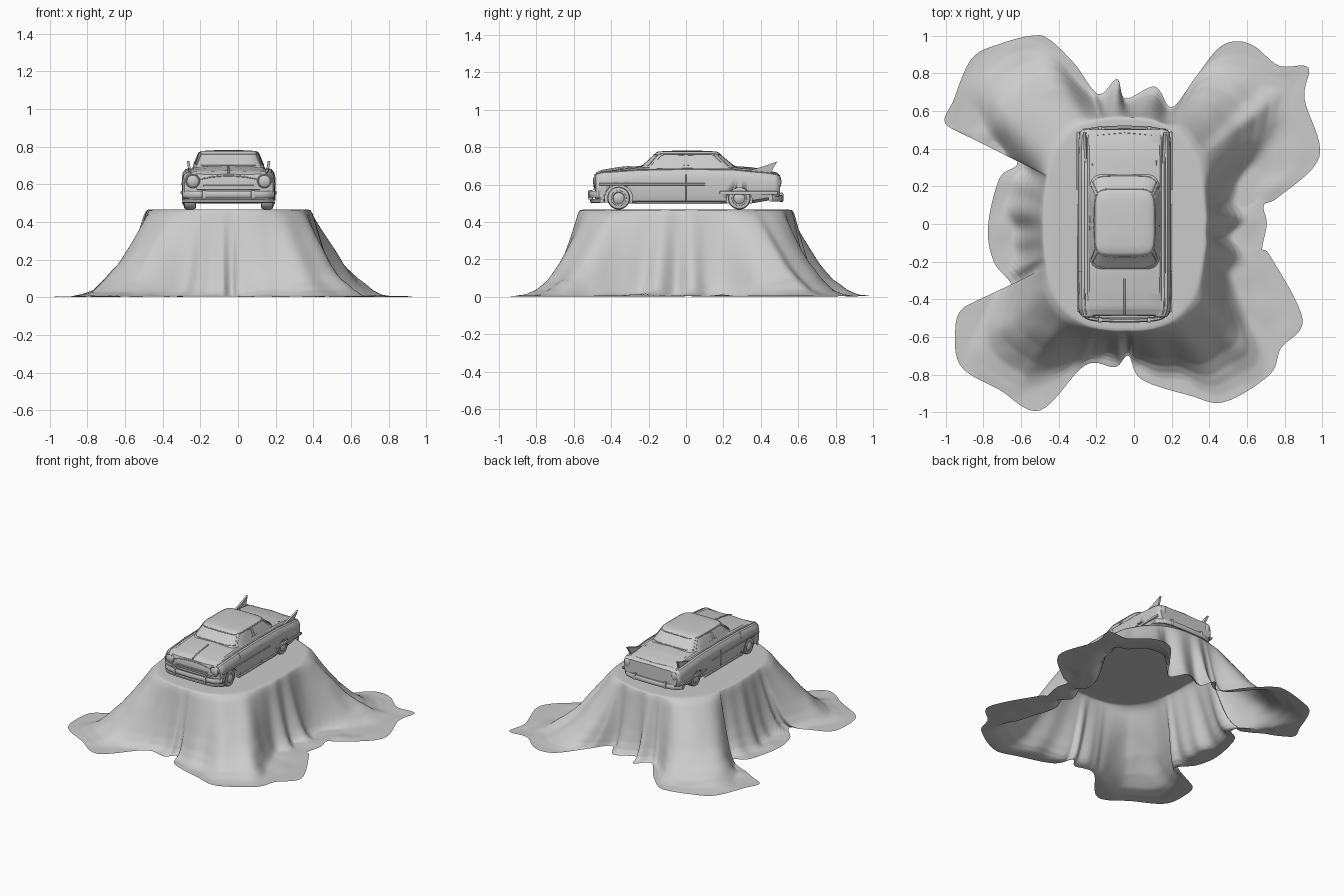
import bpy, bmesh, math
from mathutils import Vector, noise

if "Cube" in bpy.data.objects:
    bpy.data.objects.remove(bpy.data.objects["Cube"])

CX = -0.05          # car centre line


def add(name, bm, angle=35, recalc=True):
    if recalc:
        bmesh.ops.recalc_face_normals(bm, faces=bm.faces)
    me = bpy.data.meshes.new(name)
    bm.to_mesh(me)
    bm.free()
    for p in me.polygons:
        p.use_smooth = True
    me.set_sharp_from_angle(angle=math.radians(angle))
    ob = bpy.data.objects.new(name, me)
    bpy.context.collection.objects.link(ob)
    return ob


def loft(name, rings, first=True, last=True, angle=35, recalc=True):
    bm = bmesh.new()
    vs = [[bm.verts.new(p) for p in r] for r in rings]
    n = len(rings[0])
    for a, b in zip(vs, vs[1:]):
        for i in range(n):
            j = (i + 1) % n
            bm.faces.new((a[i], a[j], b[j], b[i]))
    if first:
        bm.faces.new(vs[0][::-1])
    if last:
        bm.faces.new(vs[-1])
    return add(name, bm, angle, recalc)


def box(name, loc, size, bevel=0.004):
    bm = bmesh.new()
    bmesh.ops.create_cube(bm, size=1)
    bmesh.ops.scale(bm, vec=size, verts=bm.verts)
    bmesh.ops.translate(bm, vec=loc, verts=bm.verts)
    bmesh.ops.bevel(bm, geom=bm.edges[:], offset=bevel, segments=2, affect='EDGES', profile=0.5)
    return add(name, bm)


def disc(name, loc, axis, profile, seg=36, sx=1.0):
    """Turned part: profile of (offset along axis, radius)."""
    rings = []
    for d, r in profile:
        ring = []
        for i in range(seg):
            c, s = r * math.cos(math.tau * i / seg), r * math.sin(math.tau * i / seg)
            ring.append(Vector(loc) + Vector((d, c, s) if axis == 'X' else (c * sx, d, s)))
        rings.append(ring)
    return loft(name, rings)


def wire(name, pts, depth, cyclic=False):
    cu = bpy.data.curves.new(name, 'CURVE')
    cu.dimensions = '3D'
    cu.bevel_depth, cu.bevel_resolution, cu.use_fill_caps = depth, 2, True
    sp = cu.splines.new('POLY')
    sp.points.add(len(pts) - 1)
    for p, q in zip(sp.points, pts):
        p.co = (*q, 1)
    sp.use_cyclic_u = cyclic
    ob = bpy.data.objects.new(name, cu)
    bpy.context.collection.objects.link(ob)
    return ob


# ---- draped cloth: floor outline joined to a rounded table edge, four corner ridges
outline = [(-.99, .52), (-.955, .665), (-.86, .88), (-.715, .955), (-.54, 1), (-.45, .98),
           (-.315, .85), (-.19, .69), (-.09, .77), (-.045, .665), (.11, .73), (.2, .62),
           (.32, .77), (.445, .93), (.545, .97), (.645, .94), (.77, .84), (.925, .83),
           (.905, .665), (.985, .36), (.77, .145), (.69, .1), (.705, 0), (.68, -.14), (.72, -.165),
           (.895, -.505), (.78, -.66), (.72, -.8), (.48, -.945), (.295, -.91), (.04, -.825),
           (-.03, -.7), (-.1, -.76), (-.26, -.75), (-.5, -.99), (-.715, -.88), (-.915, -.76),
           (-.95, -.585), (-.9, -.44), (-.65, -.35), (-.745, -.2), (-.775, -.015),
           (-.715, .24), (-.62, .32), (-.69, .43)][::-1]
edge, ths = [], []
N = len(outline)
for i in range(N):
    p0, p1, p2, p3 = [Vector(outline[(i + k) % N]) for k in (-1, 0, 1, 2)]
    for k in range(8):
        t = k / 8
        edge.append(.5 * (2 * p1 + (p2 - p0) * t + (2 * p0 - 5 * p1 + 4 * p2 - p3) * t * t
                          + (3 * p1 - p0 - 3 * p2 + p3) * t ** 3))
for p in edge:
    a = math.atan2(p.y, p.x - CX)
    if ths:
        a += math.tau * round((ths[-1] - a) / math.tau)
    ths.append(a)
M = len(ths)
wrap = lambda i: ths[i % M] + math.tau * (i // M)
ths = sorted(sum(wrap(i + k) for k in range(-9, 10)) / 19 for i in range(M))
prof = [(0, .465), (.03, .461), (.09, .435), (.25, .315), (.44, .18), (.6, .09), (.75, .035), (.88, .012), (1, .004)]
lobes = [(127, .36, 1), (47, .34, .9), (-56, .36, .92), (-131, .34, 1)]   # ridge angle, width, reach


def drop(t):
    for (a, za), (b, zb) in zip(prof, prof[1:]):
        if t <= b:
            return za + (zb - za) * max(0, t - a) / (b - a)
    return prof[-1][1]


def table_r(th):
    c, s = abs(math.cos(th)) / .43, abs(math.sin(th)) / .565
    return (c ** 2.6 + s ** 2.6) ** (-1 / 2.6)


def height(p, t, reach):
    th = math.atan2(p.y, p.x - CX)
    dist = math.hypot(p.x - CX, p.y) - table_r(th)
    g = 0
    for a, w, k in lobes:
        d = (th - math.radians(a) + math.pi) % math.tau - math.pi
        g = max(g, k * math.exp(-abs(d / w) ** 3.2))
    fold = .03 * math.sin(13 * th + 1.2 * math.sin(3 * th)) + .015 * math.sin(23 * th + 1)
    wall = .19 + fold + max(0, reach - .19) * g
    return min(drop(dist / wall), drop(t))


rings = []
STEPS = 50
for j in range(STEPS + 1):
    t = 1 - j / STEPS
    ring = []
    for th, po in zip(ths, edge):
        pt = Vector((CX, 0)) + Vector((math.cos(th), math.sin(th))) * table_r(th)
        p = pt.lerp(po, t)
        z = height(p, t, (po - pt).length)
        nz = noise.noise(Vector((p.x * 6, p.y * 6, 3)))
        ring.append((p.x, p.y, max(.001, z + .02 * nz * math.sin(math.pi * t))))
    rings.append(ring)
for s in (.97, .9, .6, .25):
    rings.append([(CX + (x - CX) * s, y * s, .466) for x, y, z in rings[STEPS]])
loft("draped_cloth", rings, False, True, 75, False)


# ---- car body, lofted front to back
def section(y, w, zb, zs, zc):
    h = [(0, zb), (w - .03, zb), (w - .008, zb + .015), (w, zb + .045), (w, zs - .05),
         (w - .005, zs - .022), (w - .018, zs - .004), (w - .034, zs), (w - .05, zs - .002),
         (w - .06, zs + (zc - zs) * .45), (w * .45, zc - .004), (0, zc)]
    full = h + [(-x, z) for x, z in h[-2:0:-1]]
    return [(CX + x, y, z) for x, z in full]


stations = [(-.487, .222, .53, .645, .64), (-.482, .235, .52, .657, .655), (-.45, .244, .505, .667, .673),
            (-.36, .246, .5, .673, .688), (-.25, .247, .498, .68, .7), (0, .247, .498, .685, .702),
            (.25, .247, .498, .682, .7), (.35, .247, .5, .672, .693), (.44, .245, .515, .664, .677),
            (.485, .24, .525, .656, .664), (.503, .225, .535, .645, .65)]
body = loft("car_body", [section(*(p + (q - p) * k / 4 for p, q in zip(a, b)))
                         for a, b in zip(stations, stations[1:]) for k in range(4)] + [section(*stations[-1])])

# wheel arches and wheels
for end, y, r, z in (("front", -.36, .074, .525), ("rear", .285, .068, .515)):
    for side in (-1, 1):
        x = CX + side * .205
        cut = disc(f"{end}_arch_cutter", (x + side * .02, y, z), 'X', [(-.065, r), (.065, r)])
        cut.hide_render = True
        cut.hide_set(True)
        m = body.modifiers.new("arch", 'BOOLEAN')
        m.operation, m.object, m.solver = 'DIFFERENCE', cut, 'EXACT'
        disc(f"{end}_tyre", (x, y, .528), 'X',
             [(-.033, .045), (-.03, .056), (-.018, .061), (.018, .061), (.03, .056), (.033, .045)])
        disc(f"{end}_hubcap", (x + side * .03, y, .528), 'X',
             [(0, .042), (side * .006, .04), (side * .006, .032), (side * .003, .029), (side * .009, .018), (side * .012, .005)])


# ---- cabin, stacked superellipse rings
def dims(z):
    t = (z - .67) / .095
    return .2 - .04 * t, -.27 + .105 * t, .295 - .115 * t


E = 6


def on_end(x, z, s):
    a, f, b = dims(z)
    return (CX + x, (f + b) / 2 + s * (b - f) / 2 * max(0, 1 - abs(x / a) ** E) ** (1 / E), z)


def on_side(y, z, s):
    a, f, b = dims(z)
    return (CX + s * a * max(0, 1 - abs((y - (f + b) / 2) / ((b - f) / 2)) ** E) ** (1 / E), y, z)


rings = []
for z, k, top in ((.67, 1, .67), (.72, 1, .72), (.762, 1, .762), (.765, .975, .771), (.765, .92, .776), (.765, .7, .78), (.765, .3, .782)):
    a, f, b = dims(z)
    ring = []
    for i in range(72):
        c, s = math.cos(math.tau * i / 72), math.sin(math.tau * i / 72)
        q = (abs(c) ** E + abs(s) ** E) ** (-1 / E) * k
        ring.append((CX + a * c * q, (f + b) / 2 + (b - f) / 2 * s * q, top))
    rings.append(ring)
loft("cabin", rings)

# window frames
for s, name in ((-1, "windshield_frame"), (1, "rear_window_frame")):
    lo = [on_end(-.17 + .034 * i, .702, s) for i in range(11)]
    hi = [on_end(.145 - .029 * i, .76, s) for i in range(11)]
    wire(name, lo + hi, .0035, True)
for s in (-1, 1):
    for name, q in (("front_door_window", [(-.185, .705), (-.01, .705), (-.01, .758), (-.13, .758)]),
                    ("rear_door_window", [(.01, .705), (.2, .705), (.15, .758), (.01, .758)])):
        wire(name, [on_side(y, z, s) for y, z in q], .0025, True)
    wire("roof_gutter", [on_side(-.14 + .03 * i, .765, s) for i in range(11)], .0035)

# ---- side details: trim, door seams, handles, fins, lamps
for s in (-1, 1):
    x = CX + s * .247
    box("side_trim", (x, -.18, .602), (.012, .57, .011), .003)
    box("rear_side_trim", (x, .335, .556), (.014, .31, .018), .004)
    for y in (-.25, 0):
        wire("door_seam", [(x, y, .515), (x, y, .635), (x - s * .005, y, .66), (x - s * .02, y, .68)], .0015)
    box("sill", (x - s * .008, -.04, .502), (.014, .46, .012), .003)
    fin = [(.3, .668), (.36, .682), (.42, .7), (.488, .724), (.468, .69), (.45, .655), (.36, .655)]
    loft("tail_fin", [[(CX + s * (.205 + d) + s * (z - .66) * .15, y, z) for y, z in fin] for d in (-.007, .007)])
    disc("headlight_rim", (CX + s * .19, -.47, .618), 'Y',
         [(0, .041), (-.018, .038), (-.023, .034), (-.02, .03), (-.022, .026), (-.026, .014), (-.028, .003)])
    disc("tail_light", (CX + s * .2, .49, .615), 'Y', [(0, .034), (.012, .032), (.018, .022), (.02, .004)], sx=.65)
    wire("fender_ridge", [(CX + s * (w - .034), y, zs) for y, w, zb, zs, zc in stations[1:-1]], .003)


# ---- bumpers, swept along a bowed path
def bumper(name, y0, bow, wrap, z0, h):
    rings = []
    for i in range(25):
        u = -1 + i / 12
        y = y0 + bow * (1 - u * u) + wrap * abs(u) ** 8
        prof = [(-.011, -h * .5), (-.005, -h), (.005, -h), (.011, -h * .5), (.011, h * .5), (.005, h), (-.005, h), (-.011, h * .5)]
        rings.append([(CX + u * .245, y + a, z0 + b) for a, b in prof])
    loft(name, rings)


bumper("front_bumper", -.5, -.012, .045, .548, .018)
bumper("front_lower_bar", -.49, -.012, .04, .512, .01)
bumper("rear_bumper", .497, .014, -.045, .527, .018)
for s in (-1, 1):
    box("front_bumper_guard", (CX + s * .13, -.51, .545), (.022, .026, .05), .006)
    box("rear_bumper_guard", (CX + s * .13, .51, .532), (.022, .02, .05), .006)

# grille, hood ornament and trunk seam
for z, w in ((.592, .27), (.575, .34)):
    box("grille_bar", (CX, -.487, z), (w, .018, .008), .003)
wire("hood_ridge", [(CX, -.48, .66), (CX, -.45, .674), (CX, -.36, .689), (CX, -.29, .696)], .005)
wire("hood_lip", [(CX + .16 * u / 8, -.485, .645 - .02 * (u / 8) ** 2) for u in range(-8, 9)], .004)
wire("trunk_seam", [(CX - .17, .31, .688), (CX - .165, .47, .662), (CX, .485, .664), (CX + .165, .47, .662), (CX + .17, .31, .688)], .002)
